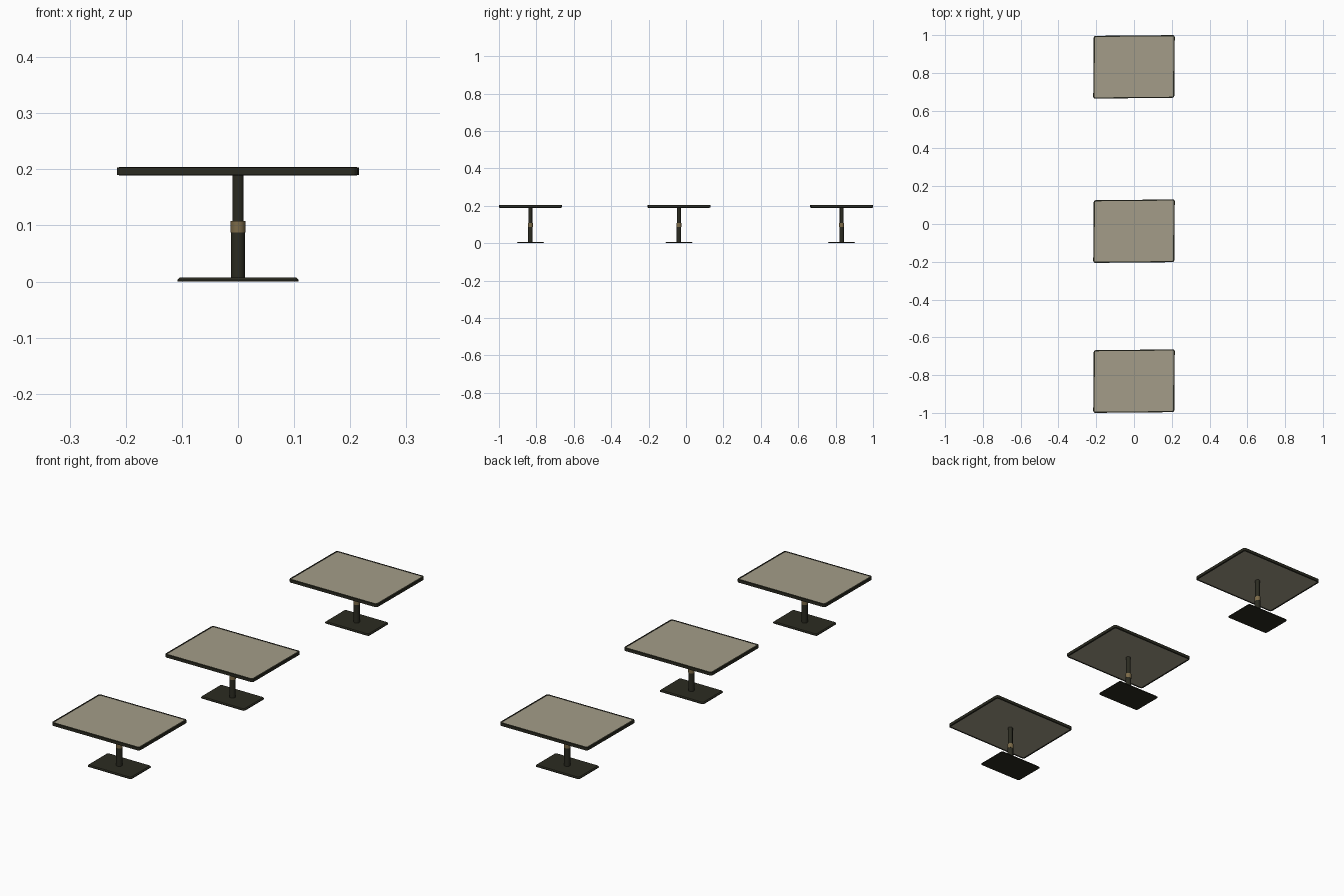
import bpy, bmesh, math

if "Cube" in bpy.data.objects:
    bpy.data.objects.remove(bpy.data.objects["Cube"])

def material(name, rgb):
    m = bpy.data.materials.new(name)
    m.diffuse_color = (*rgb, 1)
    m.use_nodes = True
    m.node_tree.nodes["Principled BSDF"].inputs["Base Color"].default_value = m.diffuse_color
    return m

DARK = material("dark bronze", (0.024, 0.024, 0.015))
STONE = material("beige stone", (0.37, 0.335, 0.25))
BRASS = material("aged brass", (0.20, 0.145, 0.065))

def outline(hx, hy, r, steps=3):
    """Rounded rectangle, counter-clockwise."""
    pts = []
    for k, (sx, sy) in enumerate(((1, 1), (-1, 1), (-1, -1), (1, -1))):
        for i in range(steps + 1):
            a = math.pi / 2 * (k + i / steps)
            pts.append((sx * (hx - r) + r * math.cos(a), sy * (hy - r) + r * math.sin(a)))
    return pts

def loft(name, mat, rings, y, closed=False, skew=0.0):
    """Join stacked rings; cap the ends, or close into a frame."""
    bm = bmesh.new()
    loops = [[bm.verts.new((px + skew * py, py + skew * px, z)) for px, py in pts]
             for pts, z in rings]
    pairs = list(zip(loops, loops[1:]))
    if closed:
        pairs.append((loops[-1], loops[0]))
    else:
        bm.faces.new(loops[0][::-1])
        bm.faces.new(loops[-1])
    for a, b in pairs:
        for i in range(len(a)):
            j = (i + 1) % len(a)
            bm.faces.new((a[i], a[j], b[j], b[i]))
    bmesh.ops.recalc_face_normals(bm, faces=bm.faces)
    me = bpy.data.meshes.new(name)
    bm.to_mesh(me)
    bm.free()
    me.materials.append(mat)
    ob = bpy.data.objects.new(name, me)
    ob.location.y = y
    bpy.context.collection.objects.link(ob)

def tube(name, mat, r, z0, z1, y):
    bpy.ops.mesh.primitive_cylinder_add(vertices=20, radius=r, depth=z1 - z0,
                                        location=(0, y, (z0 + z1) / 2))
    ob = bpy.context.object
    ob.name = name
    ob.data.materials.append(mat)
    bpy.ops.object.shade_smooth_by_angle()

for y in (-0.832, -0.038, 0.832):
    # foot plate with a chamfered upper edge
    loft("foot_plate", DARK, [(outline(0.108, 0.072, 0.008), 0),
                              (outline(0.108, 0.072, 0.008), 0.003),
                              (outline(0.104, 0.068, 0.006), 0.007)], y)
    # telescoping post with brass collar
    tube("lower_post", DARK, 0.0123, 0.005, 0.089, y)
    tube("collar", BRASS, 0.0132, 0.087, 0.108, y)
    tube("upper_post", DARK, 0.0102, 0.106, 0.192, y)
    # stone top held in a dark rim
    loft("table_top", STONE, [(outline(0.209, 0.161, 0.006), 0.1905),
                              (outline(0.209, 0.161, 0.006), 0.2025)], y, skew=0.009)
    outer, inner = outline(0.2145, 0.166, 0.010), outline(0.208, 0.160, 0.006)
    loft("top_rim", DARK, [(inner, 0.189), (outer, 0.190), (outer, 0.203), (inner, 0.204)],
         y, closed=True, skew=0.009)
